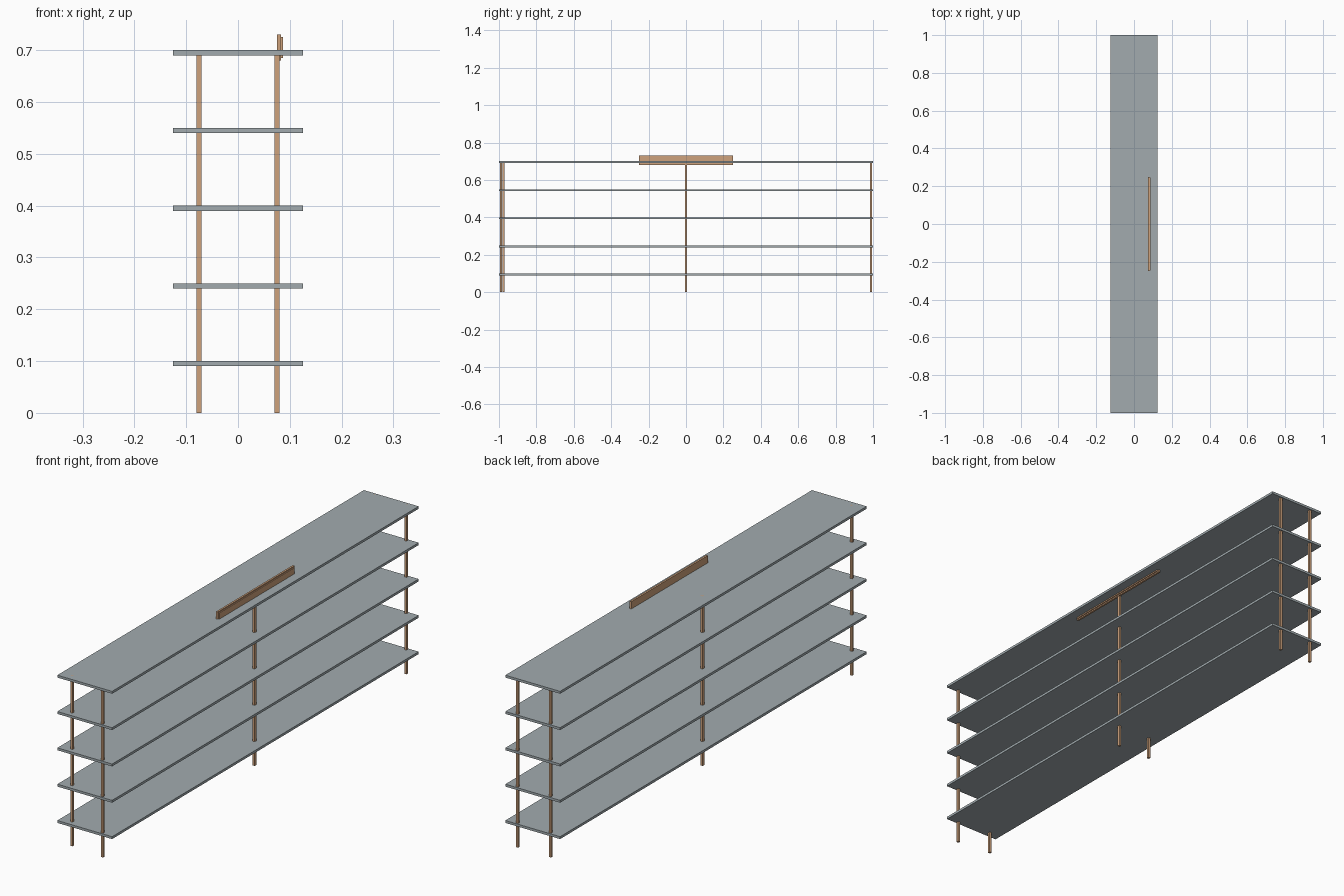
import bpy

if "Cube" in bpy.data.objects:
    bpy.data.objects.remove(bpy.data.objects["Cube"])


def material(name, color):
    m = bpy.data.materials.new(name)
    m.diffuse_color = color
    m.use_nodes = True
    m.node_tree.nodes["Principled BSDF"].inputs["Base Color"].default_value = m.diffuse_color
    return m


wood = material("wood", (0.62, 0.36, 0.2, 1))
slate = material("slate", (0.36, 0.41, 0.43, 1))


def box(name, lo, hi, mat):
    """Box between two opposite corners."""
    centre = [(a + b) / 2 for a, b in zip(lo, hi)]
    bpy.ops.mesh.primitive_cube_add(size=1, location=centre)
    ob = bpy.context.object
    ob.name = name
    ob.scale = [b - a for a, b in zip(lo, hi)]
    bpy.ops.object.transform_apply(location=False, rotation=False, scale=True)
    ob.data.materials.append(mat)
    return ob


# Five long shelves
for i in range(5):
    top = 0.10 + 0.15 * i
    box(f"shelf_{i + 1}", (-0.125, -1, top - 0.01), (0.125, 1, top), slate)

# Six square posts running through the shelves, one slightly inset
posts = {
    "left_front_post": (-0.075, -0.975),
    "right_front_post": (0.075, -0.99),
    "left_middle_post": (-0.075, 0),
    "right_middle_post": (0.075, 0),
    "left_back_post": (-0.075, 0.99),
    "right_back_post": (0.075, 0.99),
}
h = 0.005
for name, (x, y) in posts.items():
    box(name, (x - h, y - h, 0), (x + h, y + h, 0.70), wood)

# Sign board set through the top shelf, with a thin raised face plate
box("sign_board", (0.075, -0.25, 0.68), (0.083, 0.25, 0.73), wood)
box("sign_face", (0.082, -0.245, 0.685), (0.087, 0.245, 0.725), wood)
